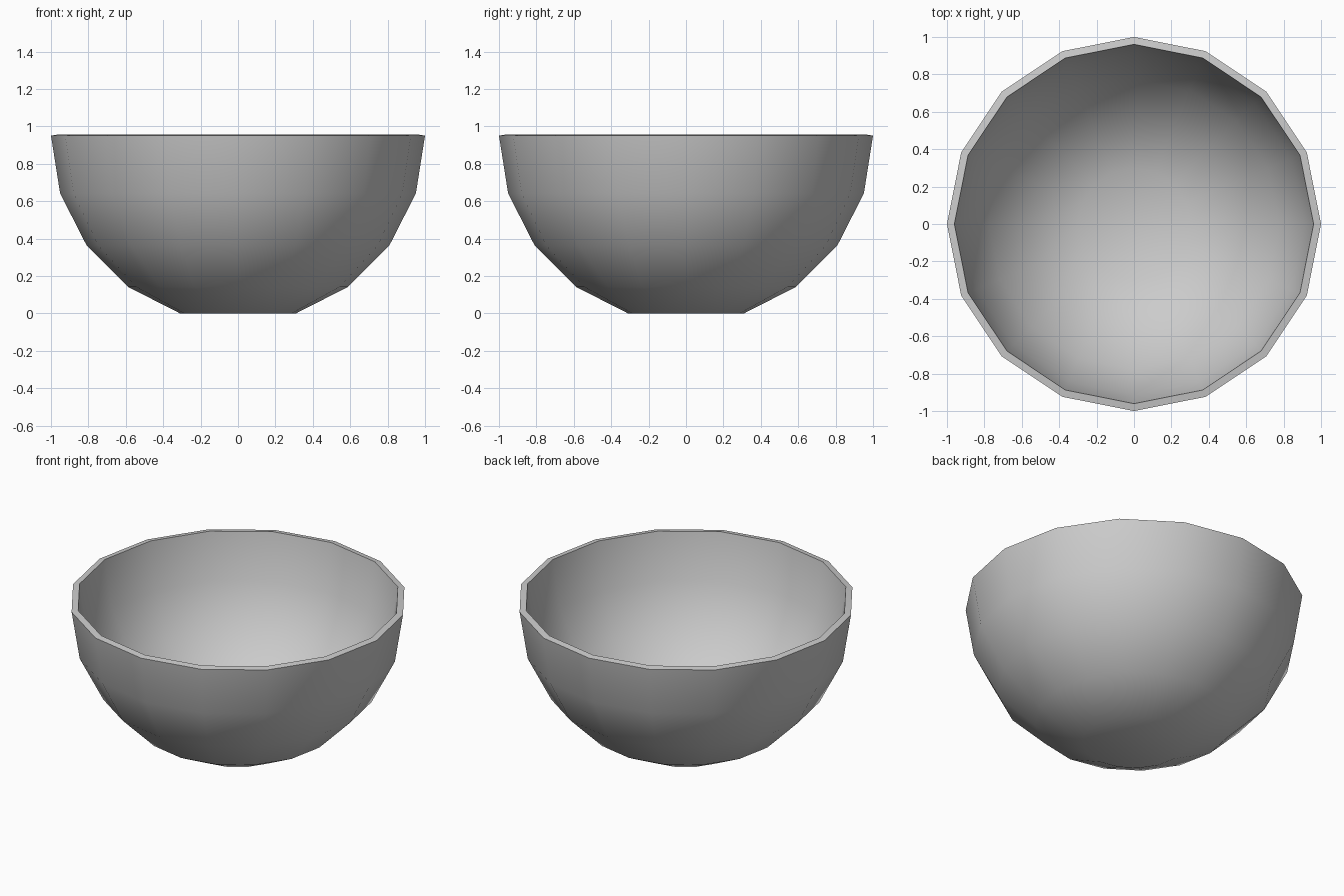
import bpy, bmesh
from math import sin, cos, pi

if "Cube" in bpy.data.objects:
    bpy.data.objects.remove(bpy.data.objects["Cube"])

SIDES = 16
STEP = pi / 10            # ring spacing of the hemisphere profile
CENTRE_Z = cos(STEP)      # sphere centre so the flat base sits on z = 0

# Outer shell: lower half of a sphere with its tip cut flat
bm = bmesh.new()
rings = []
for k in range(1, 6):
    r, z = sin(k * STEP), CENTRE_Z - cos(k * STEP)
    rings.append([bm.verts.new((r * cos(2 * pi * i / SIDES), r * sin(2 * pi * i / SIDES), z))
                  for i in range(SIDES)])
bm.faces.new(rings[0][::-1])
for low, high in zip(rings, rings[1:]):
    for i in range(SIDES):
        j = (i + 1) % SIDES
        bm.faces.new((low[i], low[j], high[j], high[i]))

mesh = bpy.data.meshes.new("bowl")
bm.to_mesh(mesh)
bm.free()
bowl = bpy.data.objects.new("bowl", mesh)
bpy.context.collection.objects.link(bowl)
bpy.context.view_layer.objects.active = bowl
bowl.select_set(True)

# Wall thickness, inwards
wall = bowl.modifiers.new("wall", 'SOLIDIFY')
wall.thickness = 0.04
wall.offset = -1
bpy.ops.object.modifier_apply(modifier=wall.name)

# Smooth walls, crisp rim
bpy.ops.object.shade_smooth_by_angle(angle=pi / 4)
